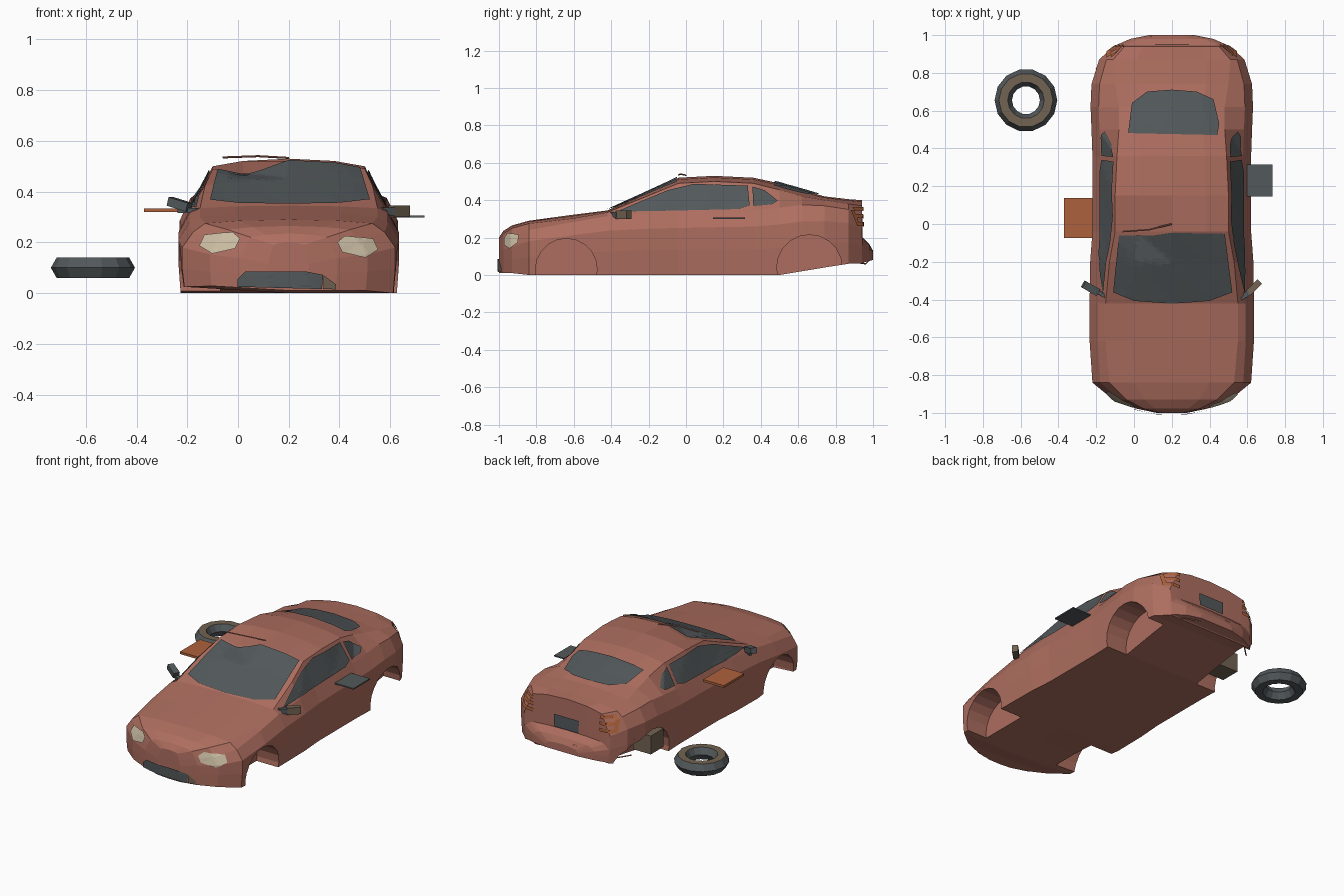
import bpy, bmesh
from math import pi, radians
from mathutils import Vector
from mathutils.bvhtree import BVHTree

if "Cube" in bpy.data.objects:
    bpy.data.objects.remove(bpy.data.objects["Cube"])


def material(name, r, g, b):
    m = bpy.data.materials.new(name)
    m.use_nodes = True
    m.diffuse_color = (r, g, b, 1)
    m.node_tree.nodes["Principled BSDF"].inputs["Base Color"].default_value = (r, g, b, 1)
    return m


paint = material("copper paint", .42, .155, .115)
grey = material("slate grey", .085, .098, .103)
cream = material("cream lamp", .62, .53, .38)
taupe = material("taupe", .17, .125, .085)
orange = material("orange", .42, .12, .045)

CX = .2  # centre line of the car


def mesh_object(name, bm, mat):
    me = bpy.data.meshes.new(name)
    bm.to_mesh(me)
    ob = bpy.data.objects.new(name, me)
    bpy.context.collection.objects.link(ob)
    me.materials.append(mat)
    return ob


def box(name, loc, size, mat, rot=(0, 0, 0)):
    bpy.ops.mesh.primitive_cube_add(size=1, location=loc, rotation=rot)
    ob = bpy.context.object
    ob.name, ob.scale = name, size
    ob.data.materials.append(mat)


# Body stations: y, half width, floor, belt height, roof half width, roof edge, roof top
stations = [
    (-1, .08, .01, .15, .06, .19, .2),
    (-.977, .19, .01, .18, .15, .22, .235),
    (-.93, .31, .01, .2, .24, .25, .265),
    (-.84, .42, 0, .24, .33, .275, .29),
    (-.62, .435, 0, .28, .35, .3, .32),
    (-.42, .435, 0, .315, .35, .335, .345),
    (-.2, .432, 0, .33, .33, .425, .445),
    (-.04, .42, 0, .335, .3, .49, .52),
    (.15, .42, 0, .34, .3, .5, .53),
    (.36, .42, 0, .345, .29, .49, .52),
    (.5, .425, 0, .36, .28, .455, .49),
    (.62, .43, .02, .375, .28, .42, .455),
    (.74, .425, .04, .37, .3, .4, .42),
    (.87, .385, .06, .35, .31, .38, .405),
    (.94, .31, .06, .3, .25, .37, .4),
    (.945, .3, .065, .18, .24, .19, .2),
    (.98, .22, .075, .15, .17, .16, .165),
    (1, .12, .08, .11, .1, .12, .13)]

bm = bmesh.new()
rings = []
for y, w, floor, belt, rw, edge, top in stations:
    h = belt - floor
    half = [(w * .98, floor), (w, floor + h * .4), (w, floor + h * .75),
            (w * .9, belt), (rw, edge), (rw * .6, edge + (top - edge) * .7)]
    loop = [(0, floor)] + half + [(0, top)] + [(-x, z) for x, z in reversed(half)]
    rings.append([bm.verts.new((CX + x, y, z)) for x, z in loop])
n = len(rings[0])
for a, b in zip(rings, rings[1:]):
    for i in range(n):
        j = (i + 1) % n
        bm.faces.new((a[i], a[j], b[j], b[i]))
bm.faces.new(rings[0])
bm.faces.new(rings[-1])
# Crash damage: dented roof corner and lifted bumper corner
for v in bm.verts:
    if -.1 < v.co.y < 0 and -.05 < v.co.x < .1 and v.co.z > .45:
        v.co.z -= .045
    if v.co.y < -.5 and v.co.x < CX and v.co.z < .02:
        v.co.z += .06 * (CX - v.co.x)
bmesh.ops.recalc_face_normals(bm, faces=bm.faces)
surface = BVHTree.FromBMesh(bm)
body = mesh_object("body", bm, paint)

# Wheel arches, the right rear one torn open towards the bumper
for side, y, z, r in ((1, -.64, .03, .165), (-1, -.64, .03, .165),
                      (1, .66, .04, .175), (-1, .67, .03, .185), (-1, .77, .02, .16)):
    bpy.ops.mesh.primitive_cylinder_add(vertices=20, radius=r, depth=.3,
                                        location=(CX + side * .42, y, z), rotation=(0, pi / 2, 0))
    cutter = bpy.context.object
    cutter.hide_render = True
    cutter.data.materials.append(paint)
    mod = body.modifiers.new("arch", "BOOLEAN")
    mod.operation, mod.object = "DIFFERENCE", cutter
    bpy.context.view_layer.objects.active = body
    bpy.ops.object.modifier_apply(modifier=mod.name)
    bpy.data.objects.remove(cutter)


def panel(name, outline, ray, mat, steps=6, layers=6):
    """Lay a flat outline onto the body surface along a ray direction."""
    ray = Vector(ray)
    axis = max(range(3), key=lambda k: abs(ray[k]))
    pts = []
    for i, p in enumerate(outline):
        q = outline[(i + 1) % len(outline)]
        pts += [Vector(p).lerp(Vector(q), s / steps) for s in range(steps)]
    mid = sum((Vector(p) for p in outline), Vector((0, 0))) / len(outline)
    bm = bmesh.new()

    def drop(p):
        co = list(p)
        co.insert(axis, 0)
        hit, normal = surface.ray_cast(Vector(co) - ray * 2, ray)[:2]
        if hit is None:
            hit, normal = surface.find_nearest(Vector(co) - ray)[:2]
        return bm.verts.new(hit + normal * .005 - ray * .003)

    centre = drop(mid)
    loops = [[drop(mid.lerp(p, k / layers)) for p in pts] for k in range(1, layers + 1)]
    for i in range(len(pts)):
        j = (i + 1) % len(pts)
        bm.faces.new((centre, loops[0][i], loops[0][j]))
        for a, b in zip(loops, loops[1:]):
            bm.faces.new((a[i], b[i], b[j], a[j]))
    bm.normal_update()
    if sum(f.normal.dot(ray) for f in bm.faces) > 0:
        bmesh.ops.reverse_faces(bm, faces=bm.faces)
    mesh_object(name, bm, mat)


# Glass
panel("windshield", [(-.11, -.36), (0, -.405), (.2, -.42), (.4, -.405), (.52, -.36),
                     (.48, -.05), (.2, -.045), (.1, -.06), (-.08, -.06)], (0, 0, -1), grey)
panel("rear_window", [(-.03, .48), (.44, .47), (.45, .53), (.42, .66), (.33, .7),
                      (.2, .71), (.07, .7), (-.01, .64)], (0, 0, -1), grey)
for side, label in ((1, "left"), (-1, "right")):
    ray = (-side, 0, 0)
    panel(label + "_door_window", [(-.37, .335), (-.29, .37), (-.1, .45), (.04, .485),
                                   (.33, .475), (.34, .37), (.28, .35)], ray, grey)
    panel(label + "_quarter_window", [(.355, .47), (.42, .45), (.49, .395),
                                      (.46, .375), (.36, .365)], ray, grey)
    # Headlights, the right one pushed up
    lift = 0 if side > 0 else .015
    head = [(.19, .2), (.22, .225), (.33, .213), (.35, .17), (.3, .14), (.21, .16)]
    panel(label + "_headlight", [(CX + side * x, z + lift) for x, z in head], (0, 1, 0), cream)
    # Tail lights: three bars joined by an upright
    for k, (x0, x1, z0, z1) in enumerate(((.24, .34, .26, .282), (.24, .34, .302, .324),
                                          (.24, .32, .342, .362), (.32, .342, .26, .345))):
        tail = [(x0, z0), (x1, z0), (x1, z1), (x0, z1)]
        panel(f"{label}_tail_light_{k}", [(CX + side * x, z) for x, z in tail],
              (0, -1, 0), orange, 12, 4)

panel("front_intake", [(0, .025), (.33, .016), (.335, .072), (.27, .085), (.2, .086),
                       (.03, .085), (0, .055)], (0, 1, 0), grey)
panel("fog_lamp", [(.335, .016), (.385, .015), (.385, .035), (.337, .07)], (0, 1, 0), taupe)
panel("rear_plate", [(.11, .205), (.29, .205), (.29, .285), (.11, .285)], (0, -1, 0), grey)

# Loose panels and mirrors
box("orange_loose_panel", (-.295, .032, .327), (.15, .21, .015), orange)
box("grey_loose_panel", (.667, .23, .302), (.135, .17, .008), grey)
box("left_mirror", (.635, -.335, .322), (.085, .035, .045), taupe, (0, 0, radians(45)))
box("left_mirror_arm", (.59, -.375, .322), (.06, .03, .03), grey, (0, 0, radians(30)))
box("right_mirror", (-.23, -.34, .35), (.09, .04, .035), grey, (0, radians(15), radians(-30)))
box("right_mirror_arm", (-.19, -.36, .325), (.1, .02, .02), grey, (0, 0, radians(-30)))
box("axle_block", (-.16, .62, .115), (.13, .13, .12), taupe)

# Detached wheel
bpy.ops.mesh.primitive_torus_add(location=(-.572, .655, .1), major_segments=14, minor_segments=6,
                                 major_radius=.12, minor_radius=.046)
wheel = bpy.context.object
wheel.name = "loose_wheel"
wheel.data.materials.append(grey)
wheel.data.materials.append(taupe)
for p in wheel.data.polygons:
    p.use_smooth = False
    p.material_index = int(p.normal.z > .9)


def strip(name, points, radius=.004):
    cu = bpy.data.curves.new(name, "CURVE")
    cu.dimensions, cu.bevel_depth, cu.bevel_resolution = "3D", radius, 0
    sp = cu.splines.new("POLY")
    sp.points.add(len(points) - 1)
    for p, co in zip(sp.points, points):
        p.co = (*co, 1)
    cu.materials.append(paint)
    bpy.context.collection.objects.link(bpy.data.objects.new(name, cu))


# Bent trim strips
strip("roof_trim", [(-.06, -.04, .535), (.08, -.03, .54), (.2, 0, .533)])
strip("bumper_trim", [(-.18, .82, .09), (-.05, .95, .07), (.2, .99, .09),
                      (.42, .96, .06), (.57, .83, .08)])
strip("bumper_upper_trim", [(-.2, .82, .2), (-.1, .93, .15), (.1, .99, .14),
                            (.35, .98, .15), (.58, .82, .2)])
